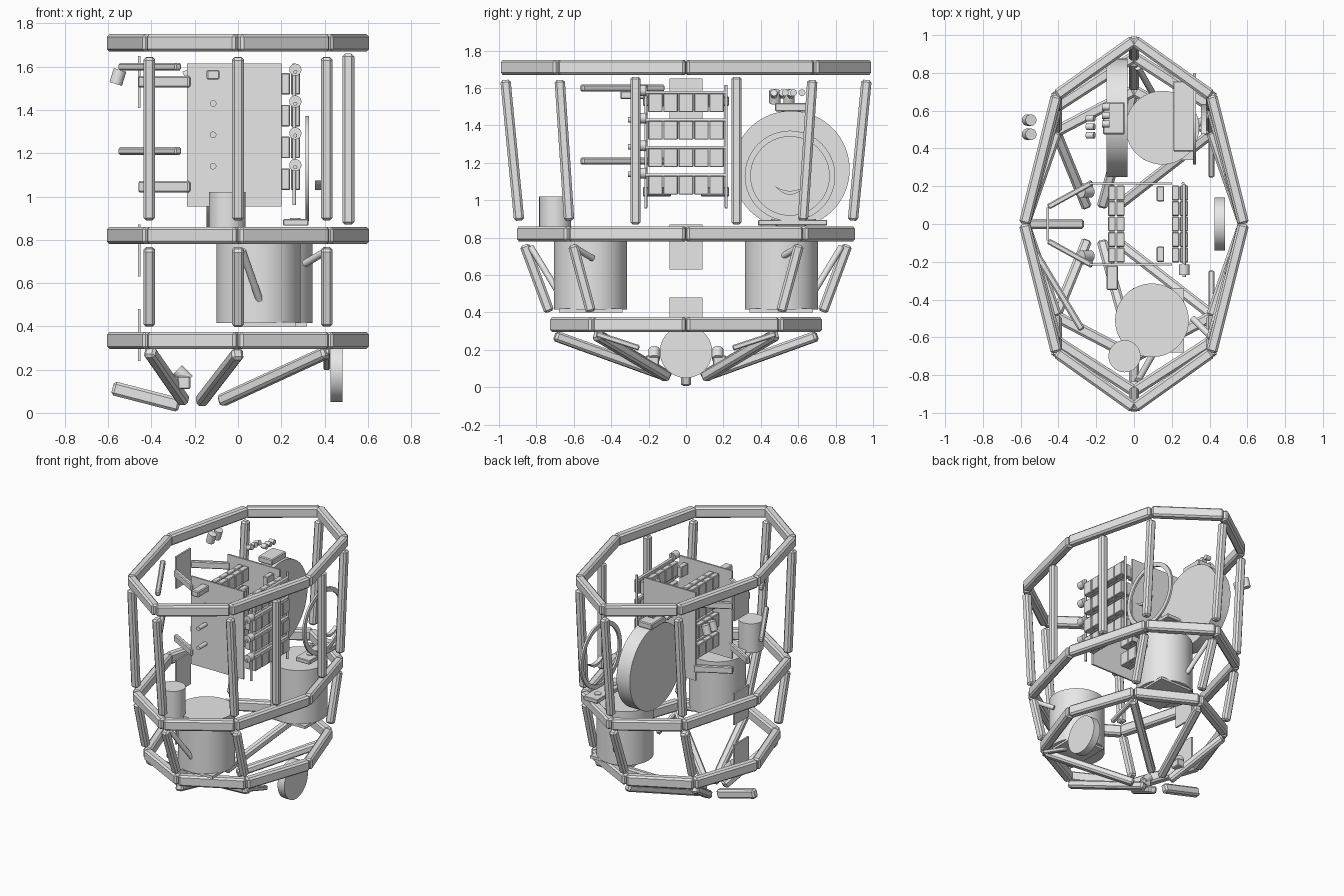
import bpy, bmesh, math
from mathutils import Vector, Matrix

cube = bpy.data.objects.get("Cube")
if cube:
    bpy.data.objects.remove(cube, do_unlink=True)

grey = bpy.data.materials.new("light grey")
grey.use_nodes = True
grey.diffuse_color = (0.8, 0.8, 0.8, 1)
grey.node_tree.nodes["Principled BSDF"].inputs["Base Color"].default_value = (0.8, 0.8, 0.8, 1)


def finish(name, bm, smooth=False):
    bmesh.ops.recalc_face_normals(bm, faces=bm.faces)
    mesh = bpy.data.meshes.new(name)
    bm.to_mesh(mesh)
    bm.free()
    mesh.materials.append(grey)
    ob = bpy.data.objects.new(name, mesh)
    bpy.context.collection.objects.link(ob)
    if smooth:
        bpy.ops.object.select_all(action='DESELECT')
        ob.select_set(True)
        bpy.context.view_layer.objects.active = ob
        bpy.ops.object.shade_smooth_by_angle(angle=math.radians(35))
    return ob


def box(name, lo, hi, bevel=0.0):
    lo, hi = Vector(lo), Vector(hi)
    bm = bmesh.new()
    bmesh.ops.create_cube(bm, size=1, matrix=Matrix.Translation((lo + hi) / 2) @ Matrix.Diagonal((*(hi - lo), 1)))
    if bevel:
        bmesh.ops.bevel(bm, geom=bm.edges[:], offset=bevel, segments=1, affect='EDGES')
    return finish(name, bm)


def frame(a, b):
    """Matrix whose z runs from a to b, with y kept as upright as possible."""
    d = (b - a).normalized()
    up = Vector((0, 0, 1)) if abs(d.z) < 0.8 else Vector((0, 1, 0))
    x = up.cross(d).normalized()
    m = Matrix((x, d.cross(x), d)).transposed().to_4x4()
    return Matrix.Translation((a + b) / 2) @ m


def beam(name, a, b, width=0.055, height=0.055, bevel=0.012):
    a, b = Vector(a), Vector(b)
    bm = bmesh.new()
    size = Matrix.Diagonal((width, height, (b - a).length, 1))
    bmesh.ops.create_cube(bm, size=1, matrix=frame(a, b) @ size)
    bmesh.ops.bevel(bm, geom=bm.edges[:], offset=bevel, segments=1, affect='EDGES')
    return finish(name, bm)


def rod(name, a, b, r, sides=32):
    a, b = Vector(a), Vector(b)
    bm = bmesh.new()
    bmesh.ops.create_cone(bm, cap_ends=True, segments=sides, radius1=r, radius2=r,
                          depth=(b - a).length, matrix=frame(a, b))
    return finish(name, bm, True)


def slab(name, outline, x, thick):
    """Extrude a (y, z) outline along x."""
    bm = bmesh.new()
    face = bm.faces.new([bm.verts.new((x, y, z)) for y, z in outline])
    out = bmesh.ops.extrude_face_region(bm, geom=[face])
    moved = [v for v in out["geom"] if isinstance(v, bmesh.types.BMVert)]
    bmesh.ops.translate(bm, verts=moved, vec=(thick, 0, 0))
    return finish(name, bm)


# Three eight-sided frame rings
def ring_points(tip, shoulder, z):
    return [Vector(p) for p in ((0, -tip, z), (0.41, -shoulder, z), (0.58, 0, z), (0.41, shoulder, z),
                                (0, tip, z), (-0.41, shoulder, z), (-0.58, 0, z), (-0.41, -shoulder, z))]


top = ring_points(0.972, 0.68, 1.71)
middle = ring_points(0.885, 0.62, 0.82)
lower = ring_points(0.705, 0.49, 0.335)
for label, pts in (("top", top), ("middle", middle), ("lower", lower)):
    for i in range(8):
        beam(f"{label}_ring_beam_{i}", pts[i], pts[(i + 1) % 8], 0.06, 0.08)

# Posts between the rings
for i in (0, 1, 3, 4, 5, 7):
    beam(f"upper_post_{i}", middle[i].lerp(top[i], 0.08), middle[i].lerp(top[i], 0.925))
    beam(f"lower_post_{i}", lower[i].lerp(middle[i], 0.14), lower[i].lerp(middle[i], 0.88))

for s in (-1, 1):
    side = "front" if s < 0 else "back"
    beam(f"{side}_side_post", (0.51, s * 0.27, 0.87), (0.51, s * 0.27, 1.66))
    # Keel struts
    beam(f"{side}_keel_strut", (0, s * 0.70, 0.275), (-0.17, s * 0.09, 0.055))
    beam(f"{side}_left_keel_strut", (0.41, s * 0.48, 0.28), (-0.08, s * 0.10, 0.055))
    beam(f"{side}_right_keel_strut", (-0.41, s * 0.48, 0.285), (-0.25, s * 0.09, 0.055))
    beam(f"{side}_disc_bracket", (0.41, s * 0.48, 0.285), (0.41, s * 0.25, 0.21), 0.03, 0.03, 0.006)
    # Tanks with trays and stay rods
    cx = 0.095 if s < 0 else 0.15
    rod(f"{side}_tank", (cx, s * 0.51, 0.415), (cx, s * 0.51, 0.82), 0.195, 64)
    box(f"{side}_tank_tray", (cx - 0.1, min(s * 0.34, s * 0.68), 0.4), (cx + 0.17, max(s * 0.34, s * 0.68), 0.42))
    rod(f"{side}_tank_stay", (0.02, s * 0.83, 0.75), (0.1, s * 0.69, 0.52), 0.017)
    rod(f"{side}_side_tank_stay", (0.41, s * 0.60, 0.75), (0.31, s * 0.50, 0.69), 0.017)
    # Rack side plates and their arms
    box(f"{side}_rack_plate", (-0.235, s * 0.215 - 0.006, 0.955), (0.2, s * 0.215 + 0.006, 1.615))
    for z in (1.045, 1.53):
        beam(f"{side}_rack_arm", (-0.22, s * 0.22, z), (-0.455, s * 0.09, z), 0.03, 0.052, 0.006)
    box(f"{side}_rack_bracket", (0.12, s * 0.16 - 0.04, 1.5), (0.16, s * 0.16 + 0.04, 1.58), 0.004)
    # Small keel blocks
    box(f"{side}_keel_block", (-0.28, s * 0.18 - 0.035, 0.11), (-0.22, s * 0.18 + 0.035, 0.17), 0.006)
    rod(f"{side}_keel_lamp", (-0.28, s * 0.17, 0.2), (-0.23, s * 0.17, 0.15), 0.03)

beam("side_keel_strut", (-0.58, 0, 0.115), (-0.27, 0, 0.035), 0.055, 0.065)

# Side rails and thin plates
for z in (1.21, 1.60):
    beam("side_rail", (-0.275, -0.56, z), (-0.54, -0.12, z), 0.036, 0.036, 0.008)
for z in (0.36, 0.75, 1.53):
    box("side_plate", (-0.463, -0.087, z - 0.12), (-0.451, 0.087, z + 0.12))

# Storage rack of small boxes in two banks
for row in range(4):
    z = 1.03 + row * 0.147
    for bank, x in (("outer", 0.2), ("inner", -0.137)):
        for col in range(5):
            y = -0.205 + col * 0.082
            box(f"{bank}_rack_box", (x, y + 0.002, z), (x + 0.04, y + 0.08, z + 0.1), 0.004)
            box(f"{bank}_rack_front", (x + 0.044, y + 0.002, z), (x + 0.087, y + 0.08, z + 0.1), 0.004)
    rod("rack_rail", (0.265, -0.28, z + 0.105), (0.265, 0.21, z + 0.105), 0.009, 16)
    rod("rack_rail_knob", (0.265, -0.27, z + 0.115), (0.265, -0.215, z + 0.115), 0.028)
for y in (-0.215, 0.215):
    rod("rack_upright", (0.26, y, 0.96), (0.26, y, 1.615), 0.008, 16)

# Pegs on the rack front
for z in (1.14, 1.285, 1.43):
    rod("rack_peg", (-0.115, -0.22, z), (-0.115, -0.31, z), 0.015, 24)
box("rack_hook", (-0.145, -0.35, 1.54), (-0.085, -0.22, 1.585), 0.006)

# Canister
rod("canister", (-0.05, -0.70, 0.8), (-0.05, -0.70, 1.02), 0.085, 48)

# Large upright disc and the fittings on it
rod("large_disc", (-0.145, 0.562, 1.165), (-0.035, 0.562, 1.165), 0.313, 64)
box("disc_cap", (-0.165, 0.475, 1.475), (-0.05, 0.645, 1.52), 0.006)
for y in (0.53, 0.575, 0.62):
    rod("cap_knob", (-0.17, y, 1.575), (-0.13, y, 1.575), 0.018, 24)
    rod("cap_lens", (-0.25, y - 0.06, 1.56), (-0.21, y - 0.06, 1.575), 0.018, 24)
for y in (0.475, 0.55):
    rod("side_lens", (-0.565, y, 1.52), (-0.545, y, 1.585), 0.03)

# Thin hoop on a base, with a crescent pad
bm = bmesh.new()
count = 64
rows = []
for i in range(count):
    c, s = math.cos(math.tau * i / count), math.sin(math.tau * i / count)
    rows.append([bm.verts.new((x, 0.556 + r * c, 1.13 + r * s))
                 for x, r in ((0.313, 0.21), (0.313, 0.242), (0.327, 0.242), (0.327, 0.21))])
for i in range(count):
    p, q = rows[i], rows[(i + 1) % count]
    for k in range(4):
        bm.faces.new((p[k], p[(k + 1) % 4], q[(k + 1) % 4], q[k]))
finish("hoop", bm, True)
box("hoop_base", (0.208, 0.385, 0.865), (0.325, 0.755, 0.895), 0.004)
for y in (0.48, 0.67):
    rod("base_stud", (0.265, y, 0.89), (0.265, y, 0.9), 0.025)
arc = [-1 + k / 5 for k in range(11)]
pad = [(0.556 + 0.08 * t, 1.03 + 0.045 * t * t) for t in arc]
pad += [(0.556 + 0.08 * t, 1.05 + 0.025 * t * t) for t in reversed(arc[1:-1])]
slab("crescent_pad", pad, 0.355, 0.03)

# Small disc beneath the frame
rod("lower_disc", (0.427, 0, 0.19), (0.483, 0, 0.19), 0.14, 64)
